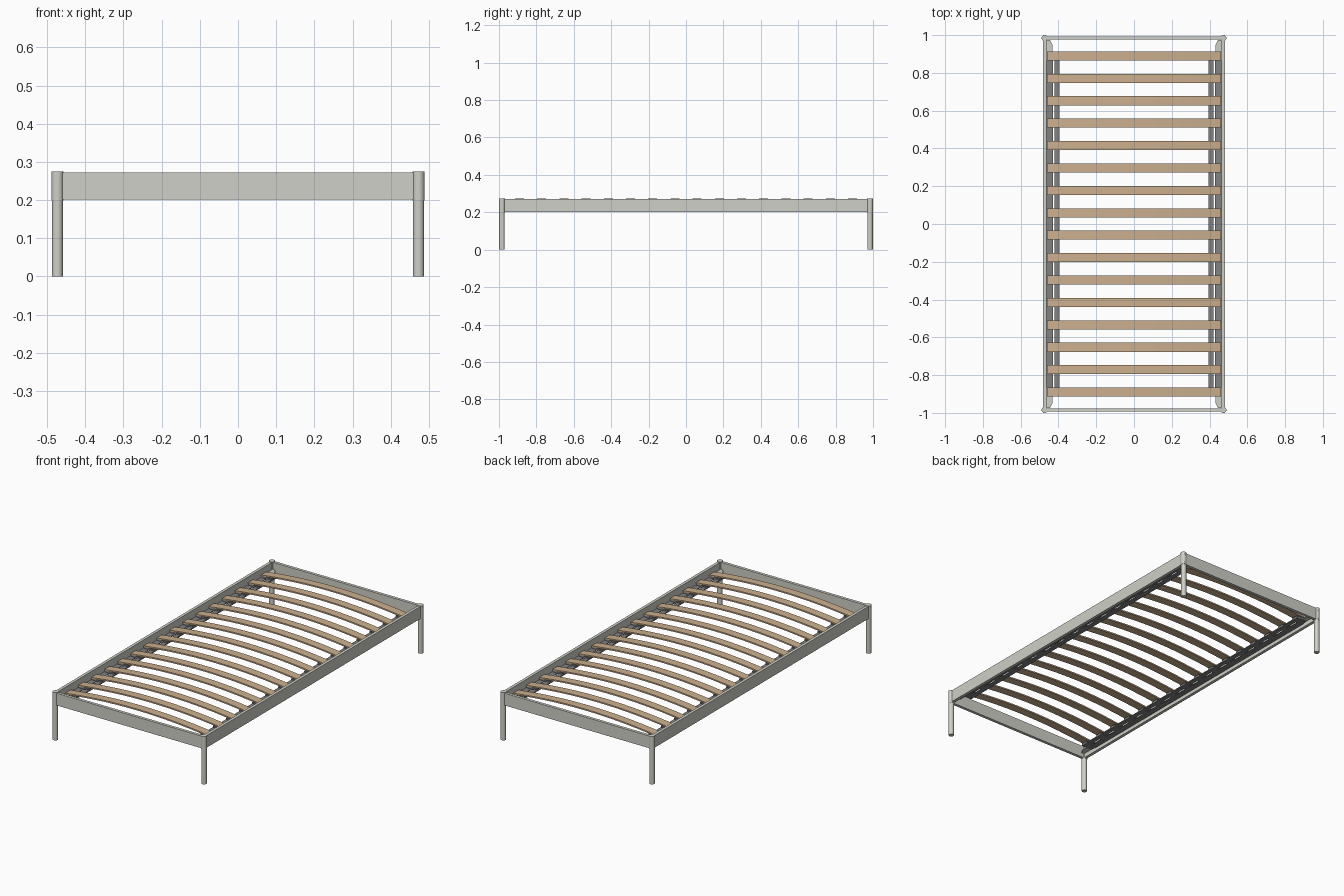
import bpy, bmesh, math
from mathutils import Matrix

old = bpy.data.objects.get("Cube")
if old:
    bpy.data.objects.remove(old, do_unlink=True)


def material(name, rgb):
    m = bpy.data.materials.new(name)
    m.use_nodes = True
    m.diffuse_color = (*rgb, 1)
    m.node_tree.nodes["Principled BSDF"].inputs["Base Color"].default_value = (*rgb, 1)
    return m


STEEL = material("pale grey steel", (0.62, 0.63, 0.57))
DARK = material("dark grey plastic", (0.22, 0.22, 0.22))
WOOD = material("birch wood", (0.60, 0.43, 0.27))


def finish(name, bm, mat, smooth=False):
    bmesh.ops.recalc_face_normals(bm, faces=bm.faces)
    me = bpy.data.meshes.new(name)
    bm.to_mesh(me)
    bm.free()
    me.materials.append(mat)
    ob = bpy.data.objects.new(name, me)
    bpy.context.collection.objects.link(ob)
    if smooth:
        bpy.ops.object.select_all(action='DESELECT')
        ob.select_set(True)
        bpy.context.view_layer.objects.active = ob
        bpy.ops.object.shade_smooth_by_angle(angle=math.radians(35))
    return ob


def box(name, lo, hi, mat):
    bm = bmesh.new()
    size = [b - a for a, b in zip(lo, hi)]
    mid = [(a + b) / 2 for a, b in zip(lo, hi)]
    bmesh.ops.create_cube(bm, size=1, matrix=Matrix.Translation(mid) @ Matrix.Diagonal((*size, 1)))
    return finish(name, bm, mat)


def cylinder(name, centre, radius, depth, mat, axis='Z'):
    bm = bmesh.new()
    turn = Matrix.Rotation(math.pi / 2, 4, 'X' if axis == 'Y' else 'Y') if axis != 'Z' else Matrix()
    bmesh.ops.create_cone(bm, cap_ends=True, segments=24, radius1=radius, radius2=radius,
                          depth=depth, matrix=Matrix.Translation(centre) @ turn)
    return finish(name, bm, mat, True)


def prism(name, outline, offset, mat, smooth=False):
    bm = bmesh.new()
    face = bm.faces.new([bm.verts.new(p) for p in outline])
    ext = bmesh.ops.extrude_face_region(bm, geom=[face])
    bmesh.ops.translate(bm, vec=offset, verts=[v for v in ext["geom"] if isinstance(v, bmesh.types.BMVert)])
    return finish(name, bm, mat, smooth)


LEG_X, LEG_Y = 0.473, 0.984
RAIL_LOW, RAIL_TOP = 0.202, 0.272
SHELF = 0.222

# Legs with collars, bolts and corner gussets
for sx, side in ((1, "left"), (-1, "right")):
    for sy, end in ((-1, "front"), (1, "back")):
        tag = f"{end}_{side}"
        x, y = sx * LEG_X, sy * LEG_Y
        cylinder(f"leg_{tag}", (x, y, 0.1), 0.0145, 0.2, STEEL)
        cylinder(f"collar_{tag}", (x, y, 0.237), 0.016, 0.076, STEEL)
        for z in (0.212, 0.262):
            cylinder(f"end_bolt_{tag}", (x, y + sy * 0.013, z), 0.005, 0.006, STEEL, 'Y')
            cylinder(f"side_bolt_{tag}", (x + sx * 0.013, y, z), 0.005, 0.006, STEEL, 'X')
        plan = ((0.463, 0.975), (0.445, 0.975), (0.432, 0.95), (0.432, 0.89), (0.445, 0.865), (0.463, 0.865))
        prism(f"gusset_{tag}", [(sx * a, sy * b, SHELF + 0.004) for a, b in plan], (0, 0, 0.005), STEEL)
        cylinder(f"gusset_bolt_{tag}", (sx * 0.448, sy * 0.88, SHELF + 0.01), 0.006, 0.008, STEEL)

# End rails
for sy, end in ((-1, "front"), (1, "back")):
    ya, yb = sorted((sy * 0.976, sy * 0.993))
    box(f"{end}_rail", (-0.463, ya, RAIL_LOW), (0.463, yb, RAIL_TOP), STEEL)

# Side rails with inner ledges and slat carriers
for sx, side in ((1, "left"), (-1, "right")):
    for name, a, b, z0, z1, y, mat in (
            ("side_rail", 0.464, 0.481, RAIL_LOW, RAIL_TOP, 0.972, STEEL),
            ("ledge", 0.43, 0.464, SHELF, SHELF + 0.004, 0.885, DARK),
            ("slat_carrier", 0.394, 0.42, SHELF, SHELF + 0.006, 0.9, DARK)):
        xa, xb = sorted((sx * a, sx * b))
        box(f"{name}_{side}", (xa, -y, z0), (xb, y, z1), mat)

# Bowed slats, each held by a block at both ends
COUNT, HALF, WIDTH, THICK, STEPS = 16, 0.46, 0.048, 0.008, 20
xs = [HALF * (2 * i / STEPS - 1) for i in range(STEPS + 1)]


def bow(x):
    return 0.234 + 0.031 * (1 - (x / HALF) ** 2)


for i in range(COUNT):
    y = -0.89 + i * 1.78 / (COUNT - 1)
    outline = [(x, y - WIDTH / 2, bow(x)) for x in xs]
    outline += [(x, y - WIDTH / 2, bow(x) + THICK) for x in reversed(xs)]
    prism(f"slat_{i + 1}", outline, (0, WIDTH, 0), WOOD, True)
    for sx, side in ((1, "left"), (-1, "right")):
        xa, xb = sorted((sx * 0.394, sx * 0.46))
        box(f"slat_holder_{side}_{i + 1}", (xa, y - 0.02, SHELF), (xb, y + 0.02, 0.235), DARK)
